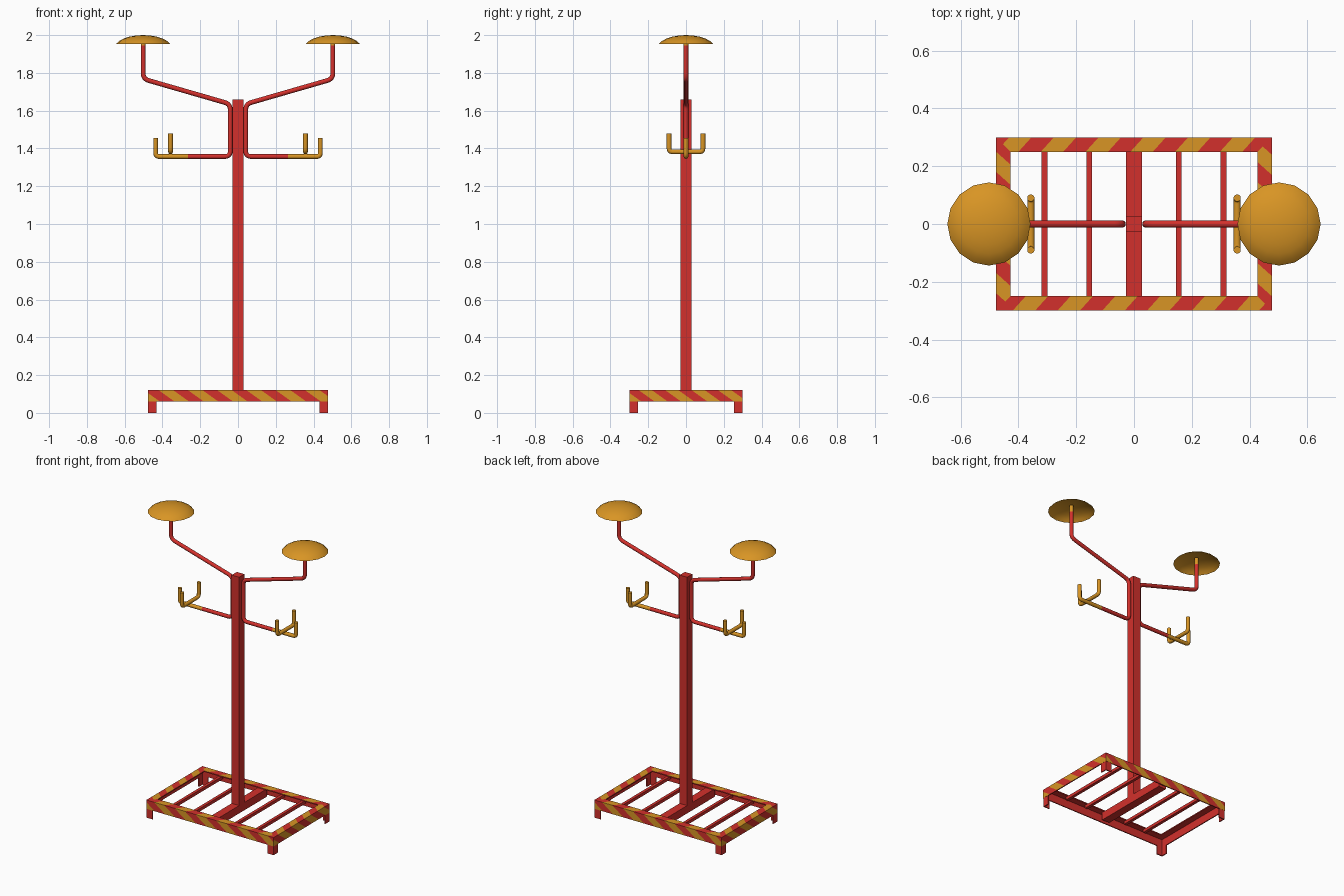
import bpy, bmesh, math
from mathutils import Vector, Matrix

if "Cube" in bpy.data.objects:
    bpy.data.objects.remove(bpy.data.objects["Cube"])


def material(name, rgb):
    m = bpy.data.materials.new(name)
    m.diffuse_color = (*rgb, 1)
    m.use_nodes = True
    m.node_tree.nodes["Principled BSDF"].inputs["Base Color"].default_value = m.diffuse_color
    return m


RED = material("signal_red", (0.65, 0.030, 0.025))
YELLOW = material("ochre_yellow", (0.69, 0.30, 0.018))


def finish(bm, name, mats, smooth=False):
    bmesh.ops.recalc_face_normals(bm, faces=bm.faces)
    me = bpy.data.meshes.new(name)
    bm.to_mesh(me)
    bm.free()
    for m in mats:
        me.materials.append(m)
    ob = bpy.data.objects.new(name, me)
    bpy.context.collection.objects.link(ob)
    if smooth:
        bpy.ops.object.select_all(action='DESELECT')
        ob.select_set(True)
        bpy.context.view_layer.objects.active = ob
        bpy.ops.object.shade_smooth_by_angle(angle=math.radians(40))
    return ob


def box(name, x0, x1, y0, y1, z0, z1, mat=RED):
    bm = bmesh.new()
    size = Matrix.Diagonal((x1 - x0, y1 - y0, z1 - z0, 1))
    mid = Matrix.Translation(((x0 + x1) / 2, (y0 + y1) / 2, (z0 + z1) / 2))
    bmesh.ops.create_cube(bm, size=1, matrix=mid @ size)
    return finish(bm, name, [mat])


def prism(bm, rings, cap=True):
    """Skin a list of closed rings of points."""
    vs = [[bm.verts.new(p) for p in ring] for ring in rings]
    n = len(vs[0])
    for a, b in zip(vs, vs[1:]):
        for i in range(n):
            j = (i + 1) % n
            bm.faces.new((a[i], a[j], b[j], b[i]))
    if cap:
        bm.faces.new(vs[0])
        bm.faces.new(vs[-1])


def tube(name, pts, normal, mat, bend=0.03, r=0.0125, sides=12):
    """Round tube along a planar path with rounded corners."""
    pts = [Vector(p) for p in pts]
    path = [pts[0]]
    for a, c, b in zip(pts, pts[1:], pts[2:]):
        p, q = c + (a - c).normalized() * bend, c + (b - c).normalized() * bend
        for i in range(6):
            t = i / 5
            path.append(p * (1 - t) ** 2 + c * 2 * t * (1 - t) + q * t * t)
    path.append(pts[-1])
    nrm = Vector(normal)
    rings = []
    for i, p in enumerate(path):
        d = (path[min(i + 1, len(path) - 1)] - path[max(i - 1, 0)]).normalized()
        side = nrm.cross(d)
        rings.append([p + r * (side * math.cos(2 * math.pi * k / sides)
                               + nrm * math.sin(2 * math.pi * k / sides))
                      for k in range(sides)])
    bm = bmesh.new()
    prism(bm, rings)
    return finish(bm, name, [mat], True)


HX, HY, TOP, LOW, W, T = 0.477, 0.30, 0.12, 0.06, 0.05, 0.007


def frame_rail(name, half_len, half_depth, angle, start, period, k_top=0.9, k_face=1.4):
    """Mitred angle-iron rail with diagonal hazard stripes on its outer and top faces."""
    prof = [(0, LOW), (0, TOP), (W, TOP), (W, TOP - T), (T, TOP - T), (T, LOW)]
    bm = bmesh.new()
    prism(bm, [[(s * (half_len - d), d, z) for d, z in prof] for s in (-1, 1)], cap=False)
    no = Vector((1, -k_top, k_face))
    step = period / 2
    count = int(2 * half_len / step) + 4
    for i in range(-4, count):
        bmesh.ops.bisect_plane(bm, geom=bm.verts[:] + bm.edges[:] + bm.faces[:],
                               plane_co=(start + i * step, 0, TOP), plane_no=no)
    for f in bm.faces:
        c = f.calc_center_median()
        shown = c.y < 1e-4 or c.z > TOP - 1e-4
        s = c.x - k_top * c.y + k_face * (c.z - TOP)
        f.material_index = int(shown and math.floor((s - start) / step) % 2 == 0)
    bmesh.ops.translate(bm, verts=bm.verts, vec=(0, -half_depth, 0))
    bmesh.ops.rotate(bm, verts=bm.verts, cent=(0, 0, 0), matrix=Matrix.Rotation(angle, 3, 'Z'))
    return finish(bm, name, [RED, YELLOW])


# Striped base frame
frame_rail("front_rail", HX, HY, 0, -0.42, 0.155)
frame_rail("back_rail", HX, HY, math.pi, -0.42, 0.155)
frame_rail("right_rail", HY, HX, math.pi / 2, -0.25, 0.14)
frame_rail("left_rail", HY, HX, -math.pi / 2, -0.25, 0.14)

# Angle-iron feet in the corners
for sx in (-1, 1):
    for sy in (-1, 1):
        L = 0.045
        shape = [(0, 0), (L, 0), (L, T), (T, T), (T, L), (0, L)]
        bm = bmesh.new()
        prism(bm, [[(sx * (HX - 0.001 - a), sy * (HY - 0.001 - b), z) for a, b in shape]
                   for z in (0, TOP - T)])
        finish(bm, "corner_foot", [RED])

# Base slats and centre beam
for x in (-0.31, -0.155, 0.155, 0.31):
    box("base_slat", x - 0.01, x + 0.01, -0.27, 0.27, TOP - T - 0.02, TOP - T)
box("centre_beam", -0.028, 0.028, -0.27, 0.27, LOW, TOP - T)

# Upright post
box("post", -0.028, 0.028, -0.028, 0.028, TOP - T, 1.66)

# Arms, hooks and domed rests on both sides
for s, side in ((-1, "left"), (1, "right")):
    zh = 1.357
    tube(side + "_arm", [(s * 0.265, 0, zh), (s * 0.041, 0, zh), (s * 0.041, 0, 1.635),
                         (s * 0.502, 0, 1.768), (s * 0.502, 0, 1.945)], (0, 1, 0), RED)
    tube(side + "_rest_stem", [(s * 0.502, 0, 1.945), (s * 0.502, 0, 1.992)], (0, 1, 0), YELLOW)
    tube(side + "_end_hook", [(s * 0.265, 0, zh), (s * 0.436, 0, zh), (s * 0.436, 0, 1.455)],
         (0, 1, 0), YELLOW, bend=0.02)
    tube(side + "_cross_hook", [(s * 0.357, -0.09, 1.48), (s * 0.357, -0.09, 1.382),
                                (s * 0.357, 0.09, 1.382), (s * 0.357, 0.09, 1.48)],
         (1, 0, 0), YELLOW, bend=0.02)
    # Shallow open dome, steeper towards its rim
    bm = bmesh.new()
    n, rad, h, amax = 16, 0.144, 0.047, math.radians(72)
    rings = []
    for i in range(5, 0, -1):
        a = amax * i / 5
        r = rad * math.sin(a) / math.sin(amax)
        z = 2.0 - h * (1 - math.cos(a)) / (1 - math.cos(amax))
        rings.append([(s * 0.502 + r * math.cos(2 * math.pi * j / n),
                       r * math.sin(2 * math.pi * j / n), z) for j in range(n)])
    prism(bm, rings, cap=False)
    bm.verts.ensure_lookup_table()
    last = bm.verts[4 * n:5 * n]
    tip = bm.verts.new((s * 0.502, 0, 2.0))
    for j in range(n):
        bm.faces.new((last[j], last[(j + 1) % n], tip))
    finish(bm, side + "_dome_rest", [YELLOW], True)
